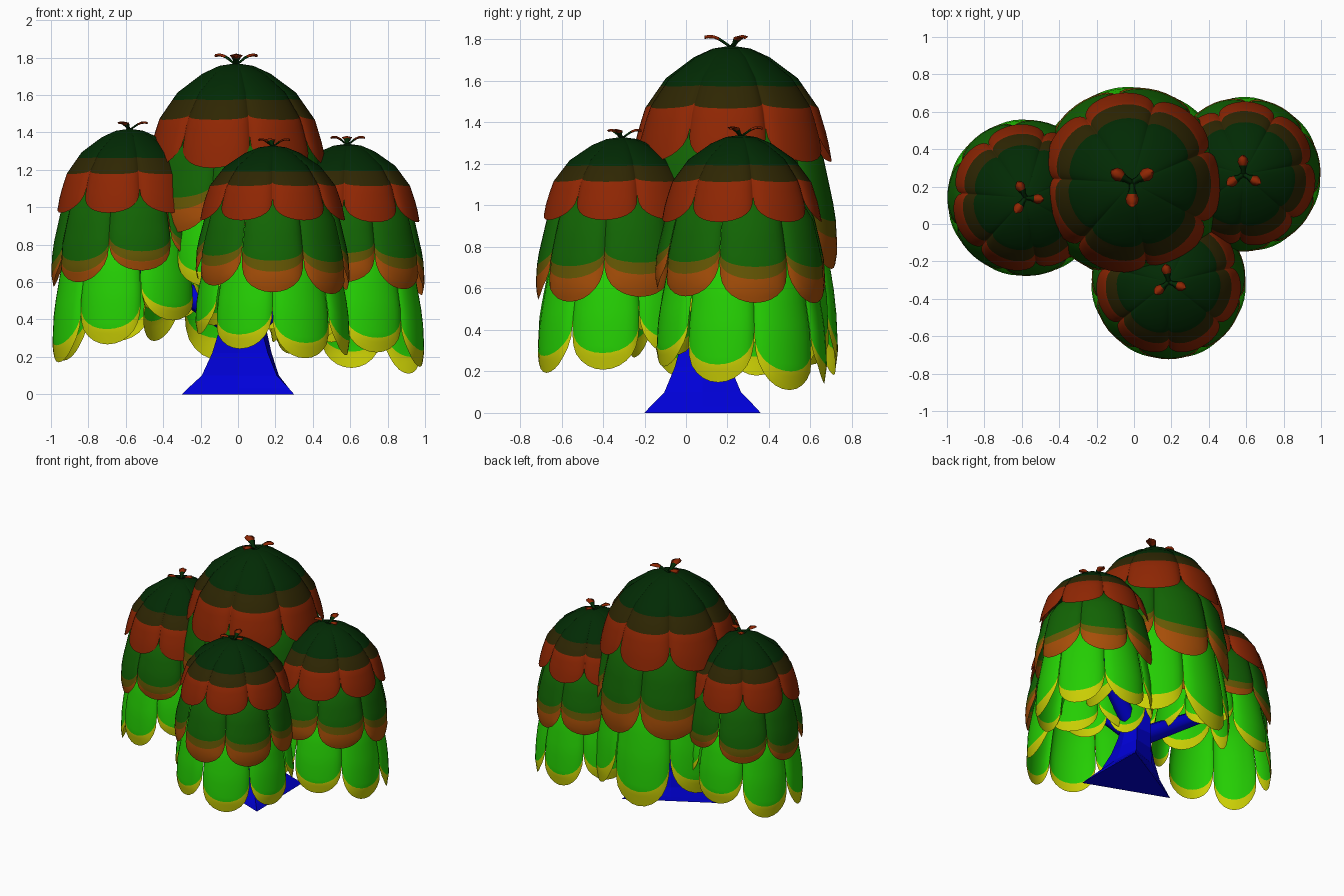
import bpy, bmesh
from math import sin, cos, pi, radians, hypot
from mathutils import Vector

cube = bpy.data.objects.get("Cube")
if cube:
    bpy.data.objects.remove(cube, do_unlink=True)


def material(name, rgb):
    linear = [((c / 255 + 0.055) / 1.055) ** 2.4 if c > 10 else c / 255 / 12.92 for c in rgb]
    mat = bpy.data.materials.new(name)
    mat.use_nodes = True
    mat.diffuse_color = (*linear, 1)
    mat.node_tree.nodes["Principled BSDF"].inputs["Base Color"].default_value = (*linear, 1)
    return mat


DARK = material("dark green", (2, 42, 4))
BROWN = material("dark olive", (46, 38, 3))
RED = material("rust red", (143, 38, 3))
MID = material("mid green", (18, 100, 4))
OLIVE = material("olive", (102, 88, 4))
ORANGE = material("orange", (166, 78, 8))
BRIGHT = material("bright green", (36, 206, 3))
YELLOW = material("yellow", (202, 206, 4))
BLUE = material("blue", (0, 0, 216))


def finish(bm, name, mats):
    mesh = bpy.data.meshes.new(name)
    bm.normal_update()
    bm.to_mesh(mesh)
    bm.free()
    for m in mats:
        mesh.materials.append(m)
    for poly in mesh.polygons:
        poly.use_smooth = True
    obj = bpy.data.objects.new(name, mesh)
    bpy.context.scene.collection.objects.link(obj)
    return obj


def skin(bm, rows, closed=False, index=lambda i: 0):
    """Join neighbouring rows of points with quads."""
    rows = [[bm.verts.new(p) for p in row] for row in rows]
    for i, (a, b) in enumerate(zip(rows, rows[1:])):
        n = len(a)
        for j in range(n if closed else n - 1):
            k = (j + 1) % n
            bm.faces.new((a[j], b[j], b[k], a[k])).material_index = index(i)
    return rows


def interp(profile, t):
    for (t0, r0), (t1, r1) in zip(profile, profile[1:]):
        if t <= t1:
            return r0 + (r1 - r0) * (t - t0) / (t1 - t0)
    return profile[-1][1]


PETALS = 7
CAP = [(0, 0), (0.025, 0.19), (0.1, 0.38), (0.28, 0.66), (0.54, 0.87), (0.8, 0.96), (1, 1)]
SKIRT = [(0, 0), (0.08, 0.38), (0.24, 0.71), (0.4, 0.87), (0.7, 0.98), (0.9, 1), (1, 0.97)]


def petal_layer(name, centre, radius, top, tip, gap, profile, bands, lean=(0, 0)):
    """Ring of scalloped, bulging petals; bands are (end fraction, material)."""
    fracs = {0, 0.025, 0.06, 0.1, 0.18, 0.28, 0.4, 0.54, 0.65, 0.75, 0.86, 0.93, 0.97, 1}
    fracs = sorted(fracs | {b[0] for b in bands})
    half = pi / PETALS
    bm = bmesh.new()
    for p in range(PETALS):
        mid = radians(gap) + half * (2 * p + 1)
        low = tip - lean[0] * cos(mid - radians(lean[1]))
        rows = []
        for f in fracs:
            row = []
            for j in range(15):
                a = pi * (j / 14 - 0.5)
                scallop = 1 - max(cos(a), 0) ** 0.8
                t = f - 0.3 * scallop * f ** 3
                groove = 0.03 * sin(a) ** 2 + 0.04 * sin(a) ** 8
                r = radius * interp(profile, t) * (1 - groove)
                ang = mid + half * sin(a)
                row.append((centre[0] + r * cos(ang), centre[1] + r * sin(ang),
                            top - (top - low) * t))
            rows.append(row)

        def band(i):
            middle = (fracs[i] + fracs[i + 1]) / 2
            return next(k for k, b in enumerate(bands) if middle < b[0])
        skin(bm, rows, index=band)
    bmesh.ops.remove_doubles(bm, verts=bm.verts, dist=0.0001)
    finish(bm, name, [b[1] for b in bands])


def sprout(name, centre, top, size, turn):
    """Three little leaves with coloured tips."""
    sections = [(0, 0.016, -0.01), (0.035, 0.016, 0.015), (0.06, 0.026, 0.032),
                (0.085, 0.036, 0.042), (0.11, 0.03, 0.044), (0.13, 0.008, 0.04)]
    bm = bmesh.new()
    for k in range(3):
        a = radians(turn + 120 * k)
        out, side = Vector((cos(a), sin(a), 0)), Vector((-sin(a), cos(a), 0))
        base = Vector((*centre, top))
        rows = []
        for d, w, z in sections:
            mid = base + (out * d + Vector((0, 0, z))) * size
            up = Vector((0, 0, 0.008 * size))
            rows.append([mid - side * w * size, mid - up, mid + side * w * size, mid + up])
        rows = skin(bm, rows, True, lambda i: int(i > 1))
        bm.faces.new(rows[-1]).material_index = 1
    finish(bm, name, [DARK, RED])


# Clumps: centre, cap radius, skirt radius, top, three tip heights, seam angle,
# lean of the skirts, end of the mid green, sprout size and turn
clumps = {
    "right_clump": ((-0.58, 0.14), 0.395, 0.42, 1.42, (0.97, 0.65, 0.31), -81,
                    (0.15, 180), 0.83, 0.75, -5),
    "main_clump": ((-0.01, 0.22), 0.485, 0.515, 1.77, (1.21, 0.79, 0.38), -80,
                   (0.2, 90), 0.74, 1.0, 30),
    "left_clump": ((0.585, 0.265), 0.39, 0.415, 1.34, (0.92, 0.57, 0.20), -93,
                   (0.09, 38), 0.74, 0.8, 92),
    "front_clump": ((0.185, -0.31), 0.39, 0.415, 1.33, (0.93, 0.58, 0.28), -90,
                    (0.09, -50), 0.74, 0.75, 100),
}
for name, (c, r_cap, r_skirt, top, tips, seam, lean, green, size, turn) in clumps.items():
    mid_top = tips[0] + 0.66 * (top - tips[0])
    low_top = tips[1] + 0.7 * (mid_top - tips[1])
    offset = 180 / PETALS
    petal_layer(name + "_cap", c, r_cap, top, tips[0], seam, CAP,
                [(0.35, DARK), (0.54, BROWN), (1, RED)])
    petal_layer(name + "_middle_petals", c, r_skirt, mid_top, tips[1], seam + offset, SKIRT,
                [(green, MID), (green + 0.09, OLIVE), (1, ORANGE)], (lean[0] * 0.5, lean[1]))
    petal_layer(name + "_lower_petals", c, r_skirt, low_top, tips[2], seam, SKIRT,
                [(0.9, BRIGHT), (1, YELLOW)], lean)
    sprout(name + "_sprout", c, top, size, turn)

# Trunk: three spreading roots merging into a round stem
roots = [Vector((0.3, -0.2)), Vector((0.29, 0.36)), Vector((-0.3, 0.03))]
stem = Vector((0.03, 0.08))
rows = []
for z, flare in [(0, 1), (0.03, 0.87), (0.1, 0.54), (0.22, 0.3), (0.34, 0.14), (0.5, 0), (0.9, 0)]:
    row = []
    for k in range(3):
        a, b = roots[k], roots[(k + 1) % 3]
        for point in (a, a.lerp(b, 0.5)):
            round_pt = stem + (point - stem).normalized() * 0.1
            row.append((*round_pt.lerp(point, flare), z))
    rows.append(row)
bm = bmesh.new()
rings = skin(bm, rows, True)
bm.faces.new(rings[0])
bm.faces.new(rings[-1])
bmesh.ops.recalc_face_normals(bm, faces=bm.faces)
trunk = finish(bm, "trunk", [BLUE])
for poly in trunk.data.polygons:
    poly.use_smooth = False

# Branches reaching up into each clump
for name, spec in clumps.items():
    start, end = Vector((*stem, 0.34)), Vector((*spec[0], 0.74))
    if hypot(end.x - start.x, end.y - start.y) < 0.2:
        end.z = 1.1
    axis = end - start
    bpy.ops.mesh.primitive_cone_add(vertices=8, radius1=0.07, radius2=0.045, depth=axis.length,
                                    location=(start + end) / 2,
                                    rotation=axis.to_track_quat('Z', 'Y').to_euler())
    branch = bpy.context.object
    branch.name = name + "_branch"
    branch.data.materials.append(BLUE)
    bpy.ops.object.shade_smooth_by_angle(angle=radians(50))
